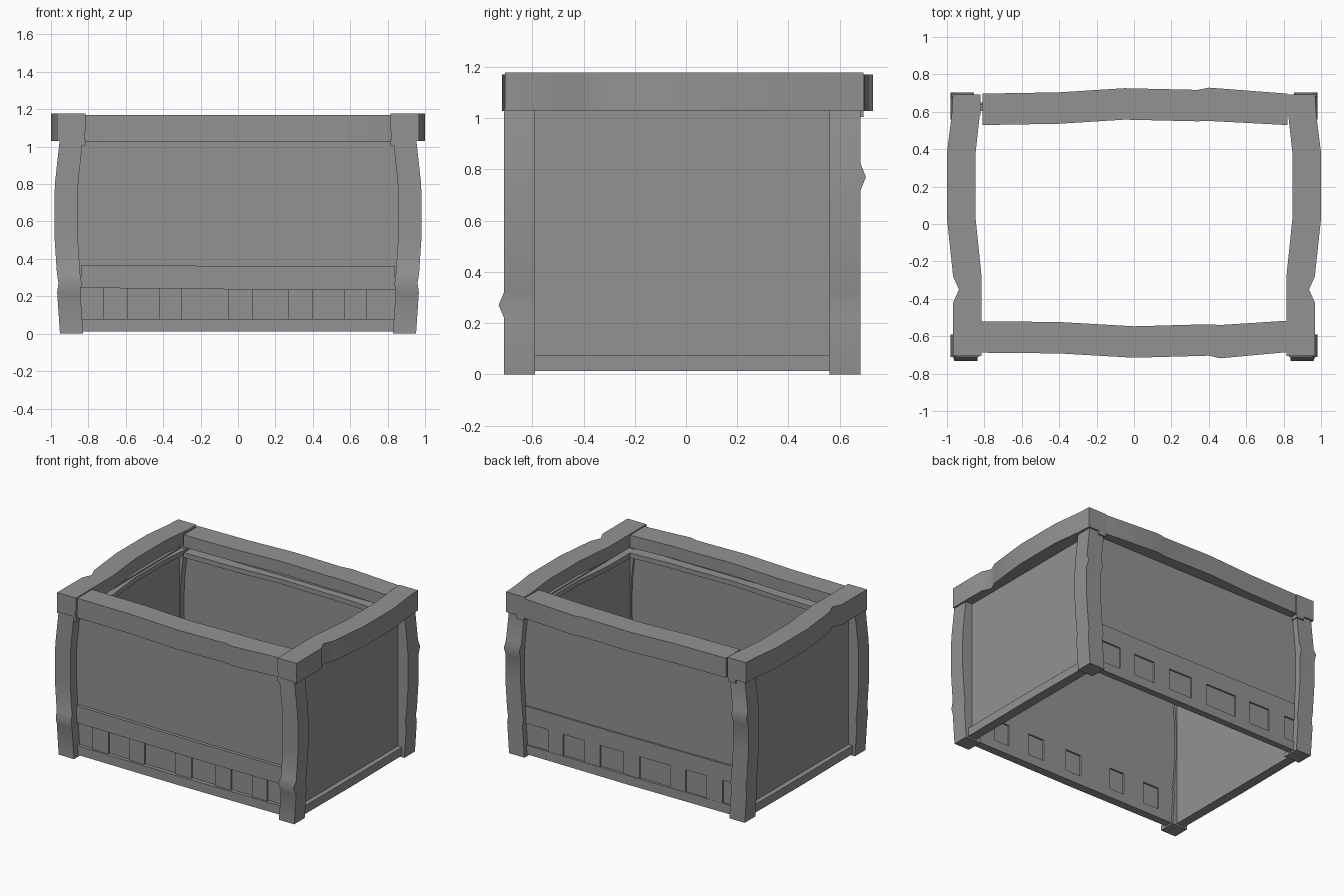
import bpy, bmesh
from math import radians

cube = bpy.data.objects.get("Cube")
if cube:
    bpy.data.objects.remove(cube, do_unlink=True)

grey = bpy.data.materials.new("plain grey")
grey.use_nodes = True
colour = (0.29, 0.29, 0.29, 1)
grey.diffuse_color = colour
grey.node_tree.nodes["Principled BSDF"].inputs["Base Color"].default_value = colour


def loft(name, rings):
    """Join four-cornered sections into one closed beam, soft along its length."""
    bm = bmesh.new()
    loops = [[bm.verts.new(p) for p in ring] for ring in rings]
    for a, b in zip(loops, loops[1:]):
        for i in range(4):
            j = (i + 1) % 4
            bm.faces.new((a[i], a[j], b[j], b[i]))
    bm.faces.new(loops[0])
    bm.faces.new(loops[-1][::-1])
    bmesh.ops.recalc_face_normals(bm, faces=bm.faces)
    for face in bm.faces:
        face.smooth = True
    mesh = bpy.data.meshes.new(name)
    bm.to_mesh(mesh)
    bm.free()
    mesh.set_sharp_from_angle(angle=radians(55))
    mesh.materials.append(grey)
    obj = bpy.data.objects.new(name, mesh)
    bpy.context.collection.objects.link(obj)


def box(name, x0, x1, y0, y1, z0, z1):
    loft(name, [[(x0, y0, z), (x1, y0, z), (x1, y1, z), (x0, y1, z)] for z in (z0, z1)])


def rail_x(name, path, z0, z1):
    """Beam along x; path holds x, outer y, inner y."""
    loft(name, [[(x, o, z0), (x, o, z1), (x, i, z1), (x, i, z0)] for x, o, i in path])


def rail_y(name, path, z0, z1):
    """Beam along y; path holds y, outer x, inner x."""
    loft(name, [[(o, y, z0), (o, y, z1), (i, y, z1), (i, y, z0)] for y, o, i in path])


# Bowed corner legs, each with a small knot on its outer face
leg_bow = [(0, .952), (.22, .967), (.27, .96), (.32, .968), (.53, .982),
           (.72, .982), (.77, .98), (.82, .977), (1.04, .953)]
for side, sx in (("left", 1), ("right", -1)):
    for end, outer, inner, knot in (("front", -.71, -.59, .27), ("back", .682, .56, .77)):
        rings = []
        for z, x in leg_bow:
            y = outer * (1.03 if z == knot else 1)
            xi = x - .124
            rings.append([(sx * x, y, z), (sx * xi, y, z), (sx * xi, inner, z), (sx * x, inner, z)])
        loft(f"{end}_{side}_leg", rings)

# Bowed top rails on the sides: a full-width cap, an outer skirt and an inner ledge
side_bow = [(-.707, .967), (-.42, .967), (-.35, .936), (-.28, .967),
            (.03, 1.0), (.38, 1.0), (.58, .975), (.693, .968)]
for side, sx in (("left", 1), ("right", -1)):
    cap, skirt, ledge = [], [], []
    for y, x in side_bow:
        edge = .815 if y < -.25 else (.847 if y < .5 else .825)
        cap.append((y, sx * x, sx * edge))
        skirt.append((y, sx * x, sx * (edge + .05)))
        ledge.append((y, sx * .885, sx * edge))
    rail_y(f"{side}_top_rail_cap", cap, 1.08, 1.178)
    rail_y(f"{side}_top_rail_skirt", skirt, 1.03, 1.08)
    rail_y(f"{side}_inner_ledge", ledge, 1.005, 1.04)

# Square ends of the front and back rails at the corners
for sx in (-1, 1):
    for end, y0, y1 in (("front", -.707, -.58), ("back", .58, .693)):
        side = "left" if sx > 0 else "right"
        box(f"{end}_{side}_corner", sx * .82, sx * .966, y0, y1, 1.03, 1.177)

# Bowed top rails at front and back, built the same way
front_bow = [(-.82, .688), (-.4, .692), (0, .715), (.4, .704), (.46, .718), (.82, .685)]
back_bow = [(-.81, .697), (-.4, .704), (-.05, .726), (.34, .717), (.4, .729), (.82, .697)]
for end, sy, bow in (("front", -1, front_bow), ("back", 1, back_bow)):
    cap, skirt, ledge = [], [], []
    for x, y in bow:
        inner = y - (.178 if x in (.4, .46) and y > .715 else .168)
        cap.append((x, sy * y, sy * inner))
        skirt.append((x, sy * y, sy * (inner + .08)))
        ledge.append((x, sy * .625, sy * inner))
    rail_x(f"{end}_top_rail_cap", cap, 1.08, 1.17)
    rail_x(f"{end}_top_rail_skirt", skirt, 1.027, 1.08)
    rail_x(f"{end}_inner_ledge", ledge, 1.005, 1.04)

# Front and back walls with a trim board, a bottom rail and staggered planks
plank_edges = (-.86, -.72, -.59, -.42, -.3, -.05, .08, .27, .4, .57, .69, .86)
for end, sy, face, shift in (("front", -1, -.662, 0), ("back", 1, .65, -.03)):
    inner, outer = sy * .605, sy * .638
    box(f"{end}_wall", -.86, .86, inner, outer, .235, 1.06)
    rail_x(f"{end}_bottom_rail", [(-.84, face, inner), (0, face * 1.01, inner), (.84, face, inner)], .012, .078)
    loft(f"{end}_trim_board", [[(x, face, low), (x, face, top), (x, outer, top), (x, outer, low)]
                               for x, low, top in ((-.84, .245, .368), (.2, .235, .36), (.84, .237, .362))])
    for n, (a, b) in enumerate(zip(plank_edges, plank_edges[1:])):
        out = sy * .012 * (n % 2)
        a, b = (max(-.86, a + shift), b + shift if b < .86 else b)
        box(f"{end}_plank_{n + 1}", a, b, inner + out, outer + out, .07, .245)

# Side walls with a bottom rail
for side, sx in (("left", 1), ("right", -1)):
    box(f"{side}_wall", sx * .865, sx * .9, -.62, .61, .04, 1.05)
    rail_y(f"{side}_bottom_rail", [(-.6, sx * .932, sx * .865), (0, sx * .937, sx * .865),
                                   (.58, sx * .932, sx * .865)], .012, .073)
